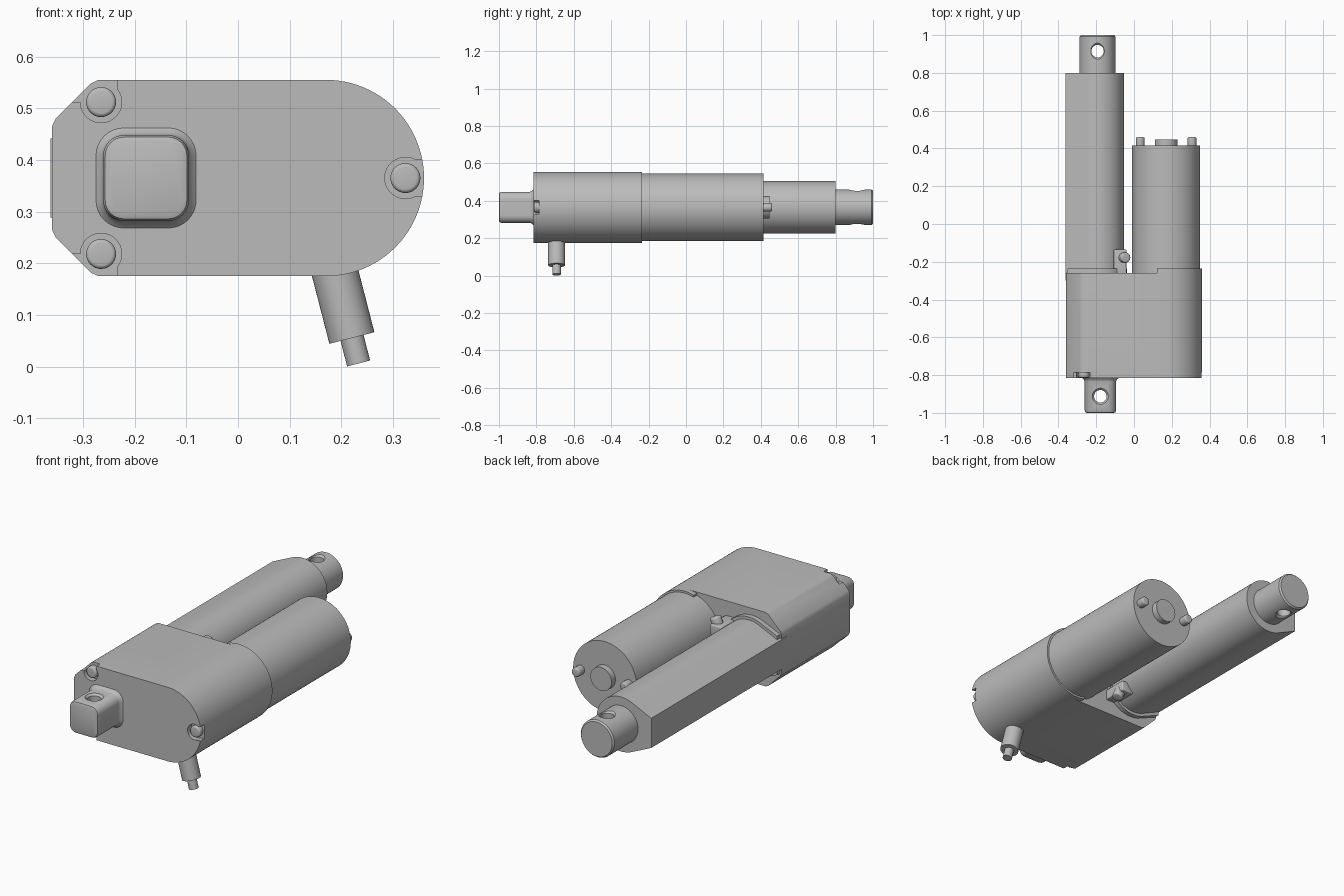
import bpy, bmesh
from math import sin, cos, radians
from mathutils import Vector

old = bpy.data.objects.get("Cube")
if old:
    bpy.data.objects.remove(old, do_unlink=True)

grey = bpy.data.materials.new("plain grey")
grey.use_nodes = True
color = (0.5, 0.5, 0.5, 1)
grey.diffuse_color = color
grey.node_tree.nodes["Principled BSDF"].inputs["Base Color"].default_value = color

MID = 0.365      # height of the main axis
TUBE_X = -0.193  # axis of the extending tube
MOTOR_X = 0.17   # axis of the motor


def activate(ob):
    bpy.ops.object.select_all(action='DESELECT')
    ob.select_set(True)
    bpy.context.view_layer.objects.active = ob


def loft(name, rings, bevel=0):
    """Join equal rings of 3D points into a closed solid."""
    bm = bmesh.new()
    loops = [[bm.verts.new(p) for p in ring] for ring in rings]
    n = len(loops[0])
    for a, b in zip(loops, loops[1:]):
        for i in range(n):
            j = (i + 1) % n
            bm.faces.new((a[i], a[j], b[j], b[i]))
    bm.faces.new(loops[0])
    bm.faces.new(loops[-1])
    bmesh.ops.recalc_face_normals(bm, faces=bm.faces)
    mesh = bpy.data.meshes.new(name)
    bm.to_mesh(mesh)
    bm.free()
    mesh.materials.append(grey)
    ob = bpy.data.objects.new(name, mesh)
    bpy.context.collection.objects.link(ob)
    if bevel:
        mod = ob.modifiers.new("Bevel", 'BEVEL')
        mod.width, mod.segments = bevel, 4
        mod.angle_limit = radians(50)
        activate(ob)
        bpy.ops.object.modifier_apply(modifier=mod.name)
    return ob


def prism(name, profile, y0, y1, bevel=0):
    return loft(name, [[(x, y, z) for x, z in profile] for y in (y0, y1)], bevel)


def lathe(name, start, axis, steps, segs=48, bevel=0):
    """Round solid along an axis; steps are (distance, radius)."""
    axis = Vector(axis).normalized()
    u = axis.orthogonal().normalized()
    v = axis.cross(u)
    turns = [radians(360 * i / segs) for i in range(segs)]
    return loft(name, [[Vector(start) + axis * d + (u * cos(t) + v * sin(t)) * r
                        for t in turns] for d, r in steps], bevel)


def arc(cx, cz, r, a0, a1, n):
    return [(cx + r * cos(radians(a0 + (a1 - a0) * i / n)),
             cz + r * sin(radians(a0 + (a1 - a0) * i / n))) for i in range(n + 1)]


def box(name, x0, x1, y0, y1, z0, z1, bevel=0):
    return prism(name, [(x0, z0), (x1, z0), (x1, z1), (x0, z1)], y0, y1, bevel)


def cut(ob, cutter):
    mod = ob.modifiers.new("Cut", 'BOOLEAN')
    mod.operation, mod.object, mod.solver = 'DIFFERENCE', cutter, 'EXACT'
    activate(ob)
    bpy.ops.object.modifier_apply(modifier=mod.name)
    bpy.data.objects.remove(cutter, do_unlink=True)


# Gearbox: rounded on the motor side, chamfered on the tube side
def chamfer(s):
    pts = [(-0.27, 0.19), (-0.285, 0.183), (-0.353, 0.115), (-0.36, 0.1)]
    return [(x, MID + s * z) for x, z in pts]


box_profile = arc(MOTOR_X, MID, 0.19, -90, 90, 48) + chamfer(1) + chamfer(-1)[::-1]
gearbox = prism("gearbox", box_profile, -0.815, -0.26)
prism("gearbox_motor_collar", arc(MOTOR_X, MID, 0.19, -105, 105, 56), -0.262, -0.235)

# Screw pockets open to the outside, each with a domed screw
for i, (x, z) in enumerate([(-0.265, 0.512), (-0.265, 0.218), (0.324, MID)]):
    cut(gearbox, lathe("pocket_cutter", (x, -0.9, z), (0, 1, 0), [(0, 0.04), (0.115, 0.04)]))
    if x > 0:
        slot = box("slot_cutter", x, 0.5, -0.9, -0.785, z - 0.036, z + 0.036)
    else:
        lo, hi = (z, 0.7) if z > MID else (0, z)
        slot = box("slot_cutter", -0.5, x + 0.032, -0.9, -0.785, lo, hi)
    cut(gearbox, slot)
    lathe(f"gearbox_screw_{i + 1}", (x, -0.78, z), (0, -1, 0),
          [(0, 0.029), (0.033, 0.029)], 32, 0.008)


# Pin hole with a light countersink at both ends
def pin_hole(ob, x, y, half):
    cut(ob, lathe("hole_cutter", (x, y, MID), (0, 0, 1),
                  [(-half - 0.02, 0.063), (-half + 0.01, 0.033),
                   (half - 0.01, 0.033), (half + 0.02, 0.063)], 32))


# Front mounting lug: rounded square that flares into the gearbox
def rounded_square(half, r, y):
    ring = []
    for k, (sx, sz) in enumerate([(1, 1), (-1, 1), (-1, -1), (1, -1)]):
        ring += arc(-0.178 + sx * (half - r), MID + sz * (half - r), r,
                    90 * k, 90 * k + 90, 8)
    return [(x, y, z) for x, z in ring]


lug = loft("front_mounting_lug", [rounded_square(*s) for s in [
    (0.071, 0.03, -1.0), (0.079, 0.036, -0.997), (0.083, 0.04, -0.988),
    (0.083, 0.04, -0.835), (0.087, 0.044, -0.824), (0.098, 0.055, -0.814)]])
pin_hole(lug, -0.178, -0.912, 0.083)


# Outer tube: round inside, flat outer side with sloping shoulders
def tube_profile(r, flat_x, flat_z):
    return (arc(TUBE_X, MID, r, -115, 115, 48)
            + [(flat_x, MID + flat_z), (flat_x, MID - flat_z)])


prism("outer_tube", tube_profile(0.14, -0.363, 0.076), -0.3, 0.8)
prism("tube_collar", tube_profile(0.155, -0.353, 0.1), -0.27, -0.235)

# Extending rod with pin hole
rod = lathe("extending_rod", (TUBE_X, 0.78, MID), (0, 1, 0),
            [(0, 0.095), (0.212, 0.095), (0.22, 0.088)], 64)
pin_hole(rod, TUBE_X, 0.915, 0.095)

# Motor with end boss and two end screws
lathe("motor", (MOTOR_X, -0.27, MID), (0, 1, 0), [(0, 0.18), (0.685, 0.18)], 96)
lathe("motor_end_boss", (MOTOR_X, 0.41, MID), (0, 1, 0), [(0, 0.06), (0.037, 0.06)])
for side in (-1, 1):
    lathe("motor_end_screw", (MOTOR_X + side * 0.137, 0.41, MID), (0, 1, 0),
          [(0, 0.023), (0.05, 0.023)], 24, 0.008)

# Retaining clips above and below, between tube and motor
for s, word in ((1, "upper"), (-1, "lower")):
    za, zb = sorted((MID + s * 0.06, MID + s * 0.115))
    box(f"{word}_clip", -0.108, -0.04, -0.27, -0.135, za, zb, 0.006)
    lathe(f"{word}_clip_screw", (-0.07, -0.178, MID + s * 0.07), (0.4, 0, s),
          [(0, 0.027), (0.075, 0.027)], 24, 0.008)

# Cable gland and cable leaving the underside
down = (0.25, 0, -0.97)
lathe("cable_gland", (0.178, -0.692, 0.22), down, [(0, 0.045), (0.17, 0.045)])
lathe("cable", (0.217, -0.692, 0.07), down, [(0, 0.023), (0.066, 0.023)], 32)

for ob in bpy.context.scene.objects:
    if ob.type == 'MESH' and grey.name in ob.data.materials:
        activate(ob)
        bpy.ops.object.shade_smooth_by_angle(angle=radians(30))
